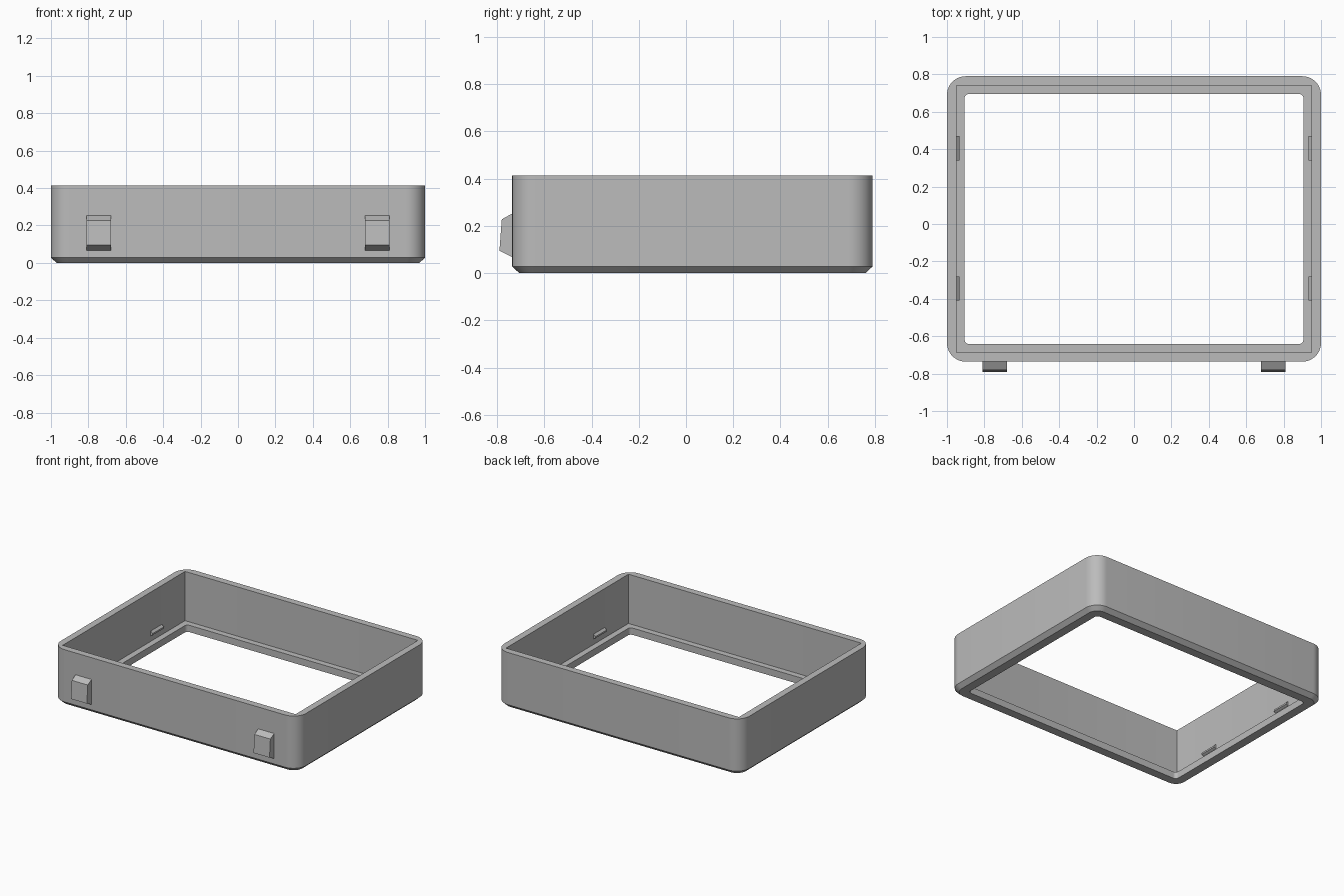
import bpy, bmesh, math

cube = bpy.data.objects.get("Cube")
if cube:
    bpy.data.objects.remove(cube, do_unlink=True)

grey = bpy.data.materials.new("matte_grey")
grey.use_nodes = True
GREY = (0.5, 0.5, 0.5, 1)
grey.diffuse_color = GREY
grey.node_tree.nodes["Principled BSDF"].inputs["Base Color"].default_value = GREY

FRONT, BACK, HEIGHT = -0.736, 0.79, 0.413
MID_Y = (FRONT + BACK) / 2
HALF_Y = (BACK - FRONT) / 2
STEPS = 10


def finish(bm, name):
    bmesh.ops.recalc_face_normals(bm, faces=bm.faces)
    mesh = bpy.data.meshes.new(name)
    bm.to_mesh(mesh)
    bm.free()
    mesh.materials.append(grey)
    obj = bpy.data.objects.new(name, mesh)
    bpy.context.collection.objects.link(obj)
    return obj


def rounded_ring(bm, inset, radius, z):
    """Rounded rectangle of vertices, inset from the outer wall."""
    hx, hy = 1 - inset - radius, HALF_Y - inset - radius
    ring = []
    for corner, (sx, sy) in enumerate([(1, 1), (-1, 1), (-1, -1), (1, -1)]):
        for i in range(STEPS + 1):
            a = math.pi / 2 * (corner + i / STEPS)
            ring.append(bm.verts.new((sx * hx + radius * math.cos(a),
                                      MID_Y + sy * hy + radius * math.sin(a), z)))
    return ring


# Frame: loops run up the outside, over the rim, down the inside and through the lip
LIP = 0.05
loops = [(0.03, 0.07, 0), (0, 0.1, 0.028), (0, 0.1, HEIGHT),
         (0.05, 0.001, HEIGHT), (0.05, 0.001, LIP),
         (0.094, 0.025, LIP), (0.094, 0.025, 0)]
bm = bmesh.new()
rings = [rounded_ring(bm, *loop) for loop in loops]
for a, b in zip(rings, rings[1:] + rings[:1]):
    for i in range(len(a)):
        j = (i + 1) % len(a)
        bm.faces.new((a[i], a[j], b[j], b[i]))
frame = finish(bm, "frame")
bpy.ops.object.select_all(action="DESELECT")
frame.select_set(True)
bpy.context.view_layer.objects.active = frame
bpy.ops.object.shade_smooth_by_angle(angle=math.radians(30))


def prism(name, profile, offset):
    """Extrude a closed profile along an offset."""
    bm = bmesh.new()
    face = bm.faces.new([bm.verts.new(p) for p in profile])
    moved = bmesh.ops.extrude_face_region(bm, geom=[face])["geom"]
    verts = [v for v in moved if isinstance(v, bmesh.types.BMVert)]
    bmesh.ops.translate(bm, verts=verts, vec=offset)
    # Keep the starting cap so the solid is closed
    if not face.is_valid or len(bm.faces) < len(profile) + 2:
        bmesh.ops.holes_fill(bm, edges=bm.edges)
    return finish(bm, name)


# Hook blocks on the front wall
hook = [(FRONT + 0.005, 0.255), (-0.78, 0.228), (-0.79, 0.095), (FRONT + 0.005, 0.065)]
# Small snap ridges on the inside of the side walls
ridge = [(0.952, 0.09), (0.934, 0.1), (0.934, 0.112), (0.952, 0.128)]
for side, s in (("left", 1), ("right", -1)):
    prism(f"{side}_hook", [(s * 0.68, y, z) for y, z in hook], (s * 0.13, 0, 0))
    for place, y in (("back", 0.34), ("front", -0.41)):
        prism(f"{side}_{place}_ridge", [(s * x, y, z) for x, z in ridge], (0, 0.13, 0))
